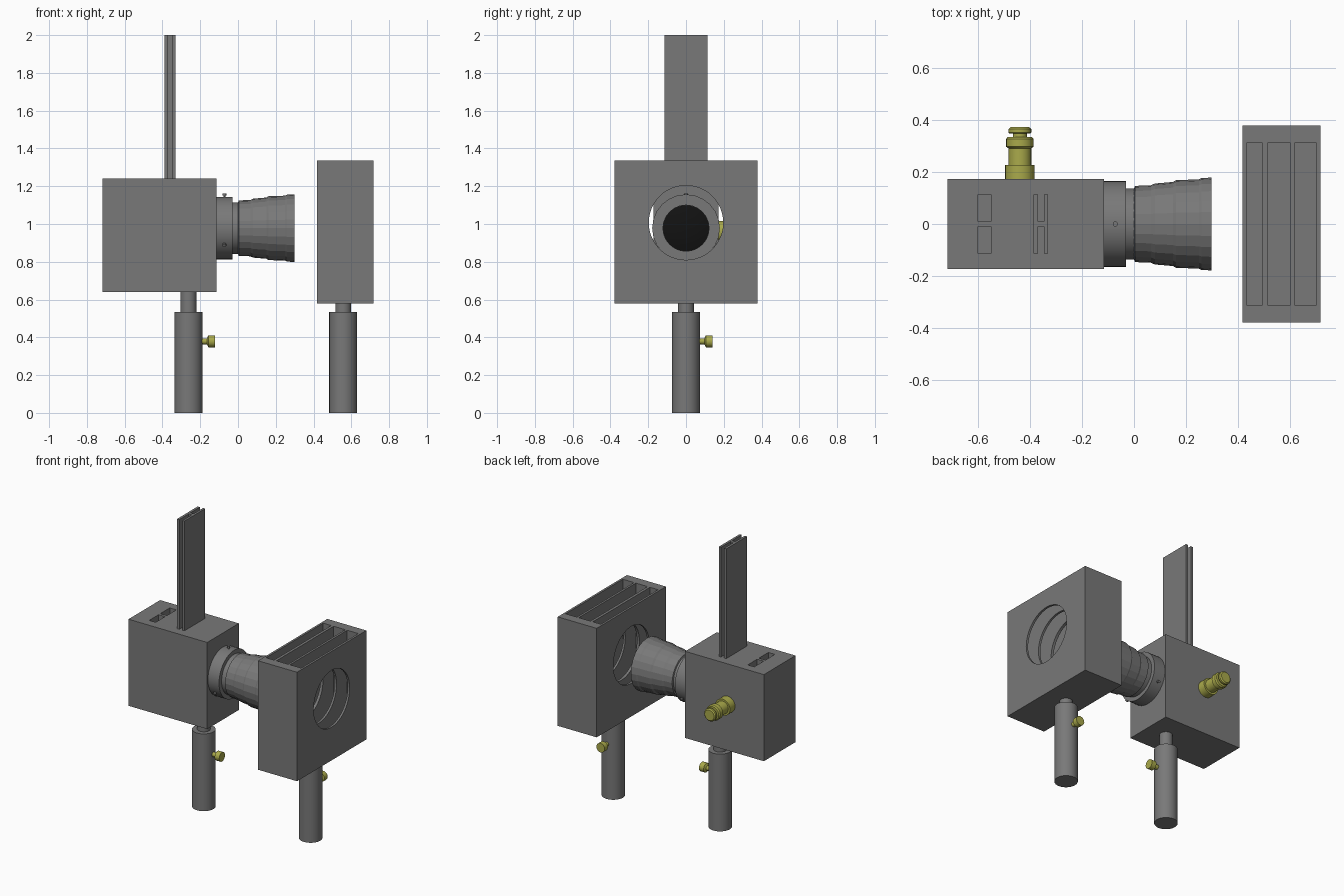
import bpy, bmesh, math
from mathutils import Vector

if "Cube" in bpy.data.objects:
    bpy.data.objects.remove(bpy.data.objects["Cube"])


def material(name, rgb):
    m = bpy.data.materials.new(name)
    m.diffuse_color = (*rgb, 1)
    m.use_nodes = True
    m.node_tree.nodes["Principled BSDF"].inputs["Base Color"].default_value = m.diffuse_color
    return m


GREY = material("dark grey metal", (0.19, 0.19, 0.19))
BRASS = material("brass", (0.40, 0.40, 0.07))
BLACK = material("black glass", (0.006, 0.006, 0.006))


def finish(name, bm, mat, smooth=False):
    bmesh.ops.recalc_face_normals(bm, faces=bm.faces)
    me = bpy.data.meshes.new(name)
    bm.to_mesh(me)
    bm.free()
    me.materials.append(mat)
    ob = bpy.data.objects.new(name, me)
    bpy.context.collection.objects.link(ob)
    if smooth:
        bpy.ops.object.select_all(action='DESELECT')
        ob.select_set(True)
        bpy.context.view_layer.objects.active = ob
        bpy.ops.object.shade_smooth_by_angle(angle=math.radians(30))
    return ob


def box(name, x0, x1, y0, y1, z0, z1, mat=GREY):
    bm = bmesh.new()
    bmesh.ops.create_cube(bm, size=1)
    for v in bm.verts:
        v.co = ((x0 + x1) / 2 + v.co.x * (x1 - x0),
                (y0 + y1) / 2 + v.co.y * (y1 - y0),
                (z0 + z1) / 2 + v.co.z * (z1 - z0))
    return finish(name, bm, mat)


def lathe(name, origin, axis, profile, mat=GREY, sides=32, smooth=True):
    """Turn (distance along axis, radius) points round the axis; ends are capped."""
    bm = bmesh.new()
    q = Vector((0, 0, 1)).rotation_difference(Vector(axis))
    o = Vector(origin)
    rings = []
    for t, r in profile:
        rings.append([bm.verts.new(o + q @ Vector((
            r * math.cos(2 * math.pi * i / sides),
            r * math.sin(2 * math.pi * i / sides), t))) for i in range(sides)])
    for a, b in zip(rings, rings[1:]):
        for i in range(sides):
            j = (i + 1) % sides
            bm.faces.new((a[i], a[j], b[j], b[i]))
    bm.faces.new(rings[0])
    bm.faces.new(rings[-1])
    return finish(name, bm, mat, smooth)


def cut(ob, cutters):
    for c in cutters:
        c.hide_render = True
        m = ob.modifiers.new("cut", 'BOOLEAN')
        m.operation, m.solver, m.object = 'DIFFERENCE', 'EXACT', c
        bpy.context.view_layer.objects.active = ob
        bpy.ops.object.modifier_apply(modifier=m.name)
        bpy.data.objects.remove(c)


# lamp housing with two top vents
housing = box("lamp_housing", -0.718, -0.115, -0.173, 0.173, 0.64, 1.24)
cut(housing, [box("vent_cutter", -0.602, -0.552, y, y + 0.103, 0.84, 1.3)
              for y in (0.01, -0.113)])

# upright slide rail: two flanges and a web
box("rail_flange_left", -0.388, -0.371, -0.113, 0.113, 1.2, 2.0)
box("rail_flange_right", -0.347, -0.331, -0.113, 0.113, 1.2, 2.0)
box("rail_web", -0.373, -0.345, -0.01, 0.01, 1.2, 2.0)

# filter holder with three slots and a round window
holder = box("filter_holder", 0.419, 0.718, -0.379, 0.379, 0.58, 1.335)
slots = [box("slot_cutter", a, b, -0.313, 0.313, 0.65, 1.4)
         for a, b in ((0.434, 0.495), (0.514, 0.603), (0.618, 0.703))]
window = lathe("window_cutter", (0.3, 0, 1.007), (1, 0, 0), [(0, 0.197), (0.6, 0.197)],
               sides=48, smooth=False)
cut(holder, slots + [window])

# lens collar, neck, grip barrel and glass
LZ = 0.978
lathe("lens_collar", (0, 0, LZ), (1, 0, 0),
      [(-0.13, 0.165), (-0.03, 0.165)], sides=48)
lathe("lens_neck", (0, 0, LZ), (1, 0, 0),
      [(-0.05, 0.137), (0.006, 0.137)], sides=48)
lathe("lens_barrel", (0, 0, LZ), (1, 0, 0),
      [(0.0, 0.135), (0.004, 0.147), (0.065, 0.149), (0.08, 0.156), (0.15, 0.162),
       (0.162, 0.169), (0.25, 0.172), (0.26, 0.177), (0.298, 0.179),
       (0.298, 0.122), (0.26, 0.122)], sides=24, smooth=False)
lathe("lens_glass", (0, 0, LZ), (1, 0, 0),
      [(0.255, 0.1215), (0.268, 0.1215), (0.277, 0.09), (0.283, 0.05), (0.285, 0.01)],
      BLACK, 48)

# three collar screws
for k in range(3):
    a = math.radians(90 + 120 * k)
    lathe("collar_screw", (-0.072, 0, LZ), (0, math.cos(a), math.sin(a)),
          [(0.15, 0.005), (0.172, 0.005), (0.172, 0.01), (0.184, 0.01)], sides=12)

# brass focus knob on the back of the housing
lathe("side_knob", (-0.44, 0, 0.96), (0, 1, 0),
      [(0.16, 0.057), (0.228, 0.057), (0.228, 0.044), (0.292, 0.044), (0.298, 0.053),
       (0.328, 0.053), (0.336, 0.046), (0.336, 0.027), (0.348, 0.027), (0.348, 0.04),
       (0.353, 0.044), (0.366, 0.044), (0.373, 0.036)], BRASS, 24)

# two stands, each with a sleeve, rod and thumb screw
for x, top, axis in ((-0.262, 0.66, (1, 0, 0)), (0.557, 0.60, (0, 1, 0))):
    lathe("stand_sleeve", (x, 0, 0), (0, 0, 1), [(0, 0.074), (0.535, 0.074)])
    lathe("stand_rod", (x, 0, 0), (0, 0, 1), [(0.5, 0.042), (top, 0.042)])
    lathe("thumb_screw", (x, 0, 0.379), axis,
          [(0.06, 0.016), (0.097, 0.016), (0.105, 0.032), (0.14, 0.032)], BRASS, 16)
